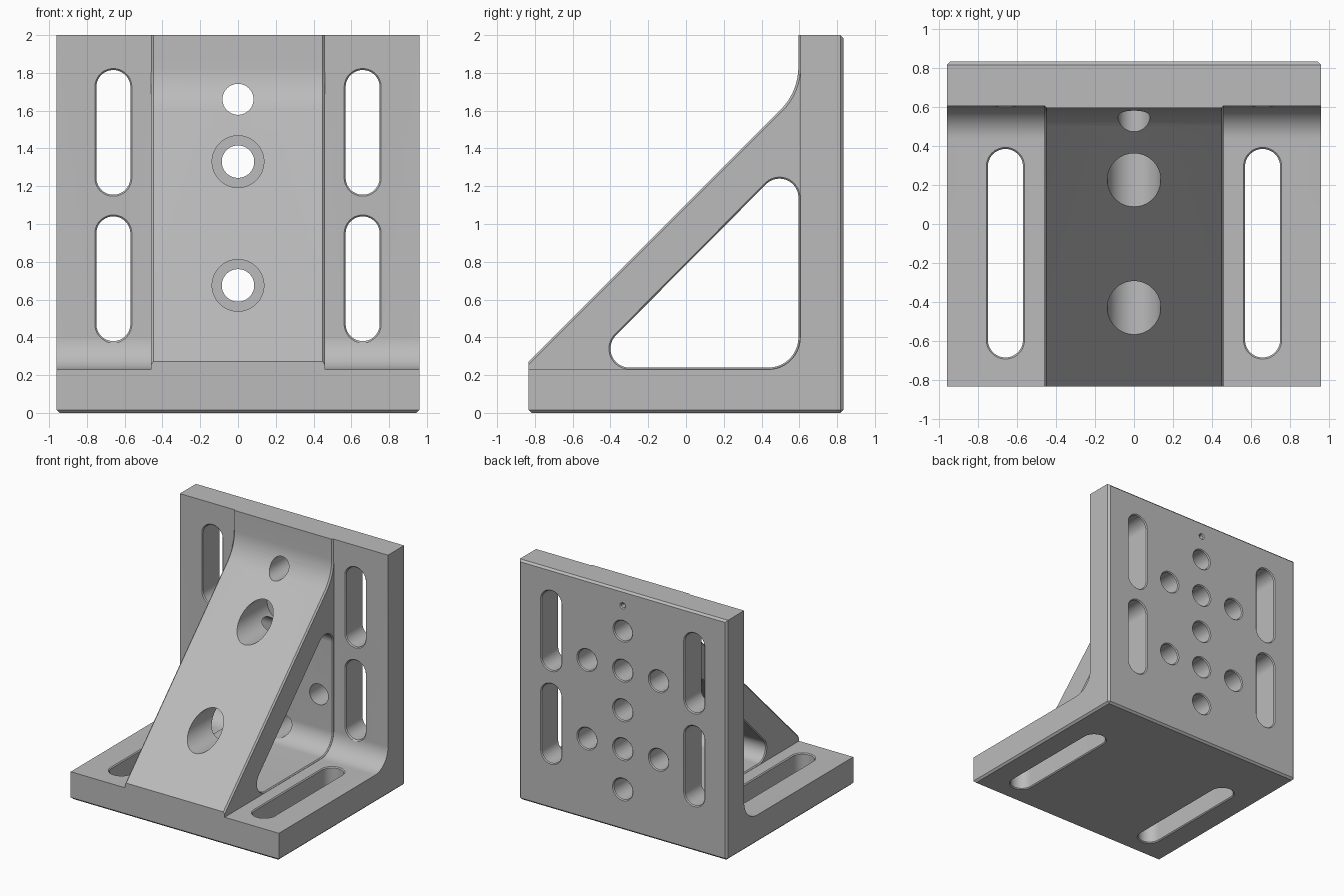
import bpy, bmesh, math

cube = bpy.data.objects.get("Cube")
if cube:
    bpy.data.objects.remove(cube, do_unlink=True)

HALF_W, HALF_D, HEIGHT = 0.96, 0.833, 2.0
BASE_TOP, WALL_FRONT, FILLET = 0.23, 0.605, 0.17
RIB_HALF, RIB_FACE = 0.46, 0.595
CHAMFER, FLARE = 0.016, 0.008

steel = bpy.data.materials.new("machined_steel_grey")
steel.use_nodes = True
GREY = (0.5, 0.5, 0.5, 1)
steel.diffuse_color = GREY
steel.node_tree.nodes["Principled BSDF"].inputs["Base Color"].default_value = GREY


def arc(cx, cy, r, start, end):
    """Points along an arc, angles in degrees."""
    n = max(2, round(abs(end - start) / 5))
    angles = [math.radians(start + (end - start) * i / n) for i in range(n + 1)]
    return [(cx + r * math.cos(a), cy + r * math.sin(a)) for a in angles]


def loft(name, sections, axis, bevel_rule=None, width=CHAMFER):
    """Solid through (position, outline) sections stacked along an axis."""
    place = {"X": lambda p, a, b: (p, a, b),
             "Y": lambda p, a, b: (a, p, b),
             "Z": lambda p, a, b: (a, b, p)}[axis]
    bm = bmesh.new()
    rings = [[bm.verts.new(place(pos, a, b)) for a, b in outline]
             for pos, outline in sections]
    for low, high in zip(rings, rings[1:]):
        for i in range(len(low)):
            bm.faces.new((low[i - 1], low[i], high[i], high[i - 1]))
    bm.faces.new(rings[0])
    bm.faces.new(rings[-1])
    bmesh.ops.recalc_face_normals(bm, faces=bm.faces)
    if bevel_rule:
        edges = [e for e in bm.edges if bevel_rule(*(v.co for v in e.verts))]
        bmesh.ops.bevel(bm, geom=edges, offset=width, segments=1,
                        profile=0.5, affect="EDGES")
    mesh = bpy.data.meshes.new(name)
    bm.to_mesh(mesh)
    bm.free()
    mesh.materials.append(steel)
    obj = bpy.data.objects.new(name, mesh)
    bpy.context.collection.objects.link(obj)
    return obj


def combine(target, tool, operation):
    """Apply a boolean and discard the tool."""
    mod = target.modifiers.new(operation, "BOOLEAN")
    mod.operation, mod.object, mod.solver = operation, tool, "EXACT"
    bpy.context.view_layer.objects.active = target
    bpy.ops.object.modifier_apply(modifier=mod.name)
    bpy.data.objects.remove(tool, do_unlink=True)


def cut(axis, arcs, stations):
    """Cut an opening; each station is (position, outward offset)."""
    sections = []
    for pos, offset in stations:
        outline = []
        for cx, cy, r, start, end in arcs:
            points = arc(cx, cy, r + offset, start, end)
            outline += points[:-1] if end - start == 360 else points
        sections.append((pos, outline))
    tool = loft("cutter", sections, axis)
    tool.hide_render = True
    combine(plate, tool, "DIFFERENCE")


def through(low, high):
    """Stations for an opening countersunk on both faces."""
    out = FLARE * 2
    return [(low - FLARE, out), (low + FLARE, 0), (high - FLARE, 0), (high + FLARE, out)]


def back_hole(x, z, r, start):
    cut("Y", [(x, z, r, 0, 360)],
        [(start, 0), (HALF_D - FLARE, 0), (HALF_D + FLARE, FLARE * 2)])


# L-shaped base and wall, filleted inside, chamfered round the two outer faces
profile = [(-HALF_D, 0), (HALF_D, 0), (HALF_D, HEIGHT), (WALL_FRONT, HEIGHT)]
profile += arc(WALL_FRONT - FILLET, BASE_TOP + FILLET, FILLET, 0, -90)
profile += [(-HALF_D, BASE_TOP)]


def outer_edge(a, b):
    return max(a.z, b.z) < 0.001 or min(a.y, b.y) > HALF_D - 0.001


plate = loft("angle_plate", [(-HALF_W, profile), (HALF_W, profile)], "X", outer_edge)

# Sloping central rib that sweeps up into the wall
SWEEP = 0.32
profile = [(-HALF_D, 0.1), (-HALF_D, 0.272)]
profile += arc(RIB_FACE - SWEEP, 1.832, SWEEP, -45, 0)
profile += [(RIB_FACE, HEIGHT), (0.7, HEIGHT), (0.7, 0.1)]


def rib_edge(a, b):
    on_side = abs(a.x - b.x) < 0.001
    return on_side and min(a.z, b.z) > 0.2 and max(a.y, b.y) < RIB_FACE + 0.001


rib = loft("rib", [(-RIB_HALF, profile), (RIB_HALF, profile)], "X", rib_edge, 0.012)
combine(plate, rib, "UNION")

# Rounded triangular window across the rib
window = [(-0.3, 0.34, 0.1, 135, 270), (0.435, 0.4, 0.16, 270, 360),
          (0.495, 1.14, 0.1, 0, 135)]
edge = RIB_HALF
cut("X", window, [(-edge - 0.01, FLARE), (-edge, FLARE), (-edge + FLARE, 0),
                  (edge - FLARE, 0), (edge, FLARE), (edge + 0.01, FLARE)])

# Clamping slots in the wall and base
for side in (-1, 1):
    x, r = side * 0.66, 0.09
    for low, high in ((0.47, 0.95), (1.245, 1.725)):
        cut("Y", [(x, high, r, 0, 180), (x, low, r, 180, 360)],
            through(WALL_FRONT, HALF_D))
    cut("Z", [(x, 0.295, r, 0, 180), (x, -0.595, r, 180, 360)],
        through(0, BASE_TOP))

# Access bores through the sloping face
for z, end in ((0.675, 0.2), (1.33, 0.58)):
    cut("Y", [(0, z, 0.137, 0, 360)], [(-0.9, 0), (end, 0)])

# Bolt holes in the wall, with a small blind pin hole above
for z in (0.34, 0.675, 1.0, 1.33):
    back_hole(0, z, 0.086, 0.5)
back_hole(0, 1.66, 0.082, 0.3)
for x in (-0.33, 0.33):
    back_hole(x, 0.675, 0.086, 0.5)
    back_hole(x, 1.33, 0.086, WALL_FRONT)
back_hole(0, 1.87, 0.018, 0.7)

# Smooth the rounded surfaces, keep machined edges crisp
bpy.ops.object.select_all(action="DESELECT")
plate.select_set(True)
bpy.context.view_layer.objects.active = plate
bpy.ops.object.shade_smooth_by_angle(angle=math.radians(20))
